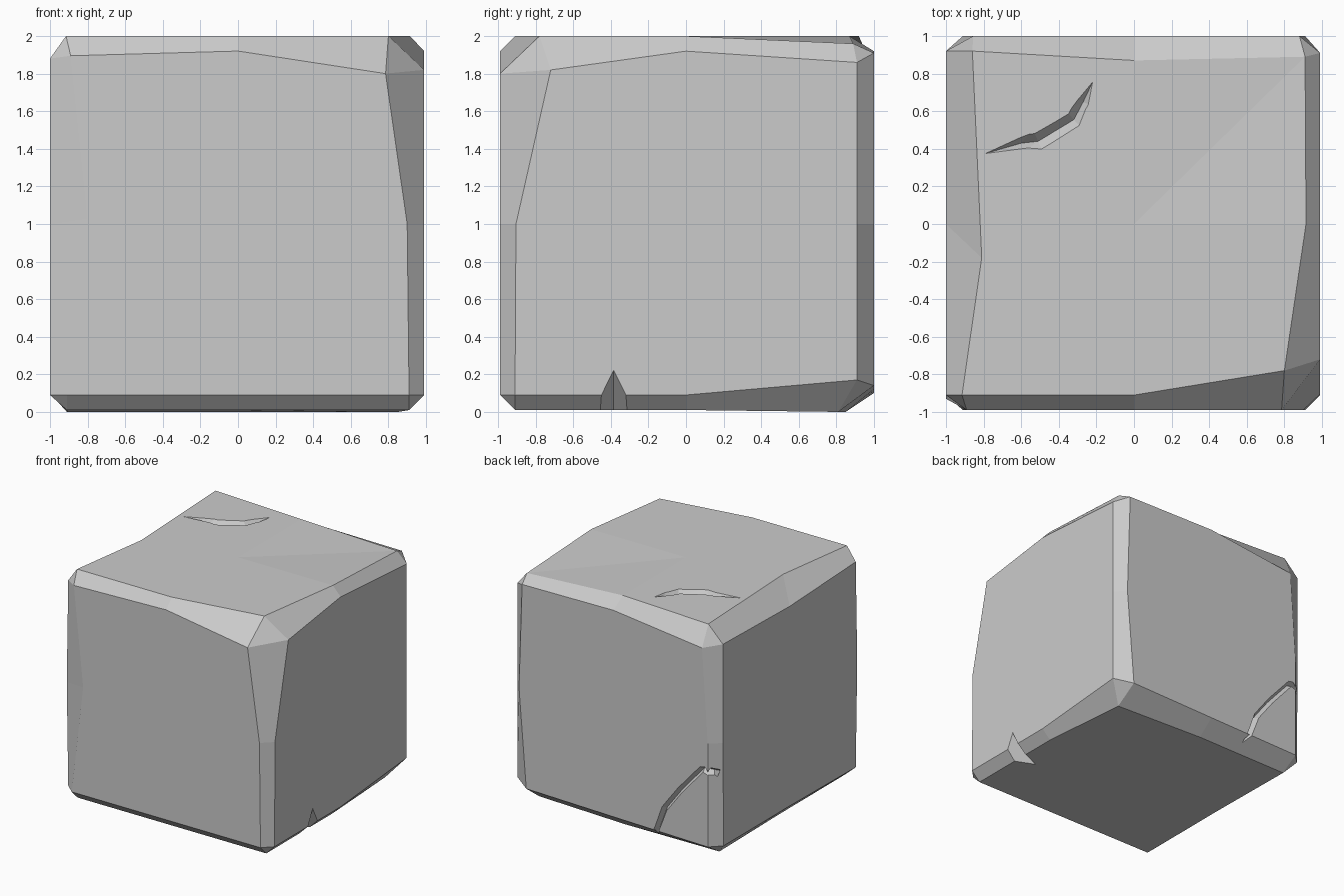
import bpy, bmesh
from mathutils import Vector

if "Cube" in bpy.data.objects:
    bpy.data.objects.remove(bpy.data.objects["Cube"])

# Outline of each flat side: corner, edge middle, corner, ... counter-clockwise on its own two axes
RING = [(-1, -1), (0, -1), (1, -1), (1, 0), (1, 1), (0, 1), (-1, 1), (-1, 0)]
SIDES = {  # (axis, sign): (plane position, outline)
    (0, -1): (-1.0, [(-.91, .09), (0, .10), (.91, .10), (.92, 1), (.92, 1.86), (0, 1.84), (-.91, 1.88), (-.93, 1)]),
    (0, 1): (.99, [(-.91, .09), (0, .09), (.91, .17), (.91, 1), (.91, 1.86), (0, 1.92), (-.72, 1.82), (-.905, 1)]),
    (1, -1): (-.99, [(-.91, .09), (0, .09), (.91, .09), (.90, 1), (.785, 1.80), (0, 1.92), (-.89, 1.895), (-.80, 1.03)]),
    (1, 1): (1.0, [(-.91, .10), (0, .12), (.84, .14), (.91, 1), (.88, 1.91), (0, 1.92), (-.855, 1.82), (-.91, 1)]),
    (2, -1): (.01, [(-.91, -.91), (0, -.91), (.91, -.91), (.91, 0), (.85, .81), (0, .85), (-.91, .84), (-.91, 0)]),
    (2, 1): (2.0, [(-.915, -.91), (0, -.91), (.80, -.78), (.915, 0), (.91, .89), (0, .87), (-.86, .92), (-.81, -.18)]),
}


def place(axis, value, u, v):
    p = [u, v]
    p.insert(axis, value)
    return tuple(p)


def finish(bm, name):
    bmesh.ops.recalc_face_normals(bm, faces=bm.faces)
    mesh = bpy.data.meshes.new(name)
    bm.to_mesh(mesh)
    bm.free()
    obj = bpy.data.objects.new(name, mesh)
    bpy.context.collection.objects.link(obj)
    return obj


# Block: six sides, each fanned from its middle
bm = bmesh.new()
V = {}
for (axis, sign), (plane, outline) in SIDES.items():
    keys = [(axis, place(axis, sign, *g)) for g in RING]
    for key, uv in zip(keys, outline):
        V[key] = bm.verts.new(place(axis, plane, *uv))
    mid = bm.verts.new(place(axis, plane, 0, 0 if axis == 2 else 1))
    for i in range(8):
        bm.faces.new((mid, V[keys[i]], V[keys[(i + 1) % 8]]))
V[2, (1, 1, 1)].co.z = 1.96           # top sags at the back right corner
for x in (-1, 0, 1):
    V[2, (x, 1, -1)].co.z = 0         # underside dips toward the back

# Worn edges: two strips along each edge, a triangle at each corner
for e in range(3):
    a, b = [i for i in range(3) if i != e]
    for sa in (-1, 1):
        for sb in (-1, 1):
            g = [place(e, t, sa, sb) for t in (-1, 0, 1)]
            for p, q in ((g[0], g[1]), (g[1], g[2])):
                bm.faces.new((V[a, p], V[a, q], V[b, q], V[b, p]))
for x in (-1, 1):
    for y in (-1, 1):
        for z in (-1, 1):
            bm.faces.new([V[i, (x, y, z)] for i in range(3)])
block = finish(bm, "stone_block")


def crack(name, path, depth):
    """V-shaped cutter along (point, outward normal, half width); both ends taper to a tip."""
    bm = bmesh.new()
    pts = [Vector(p) for p, n, w in path]
    rows = []
    for i in range(1, len(path) - 1):
        n, w = Vector(path[i][1]).normalized(), path[i][2]
        side = n.cross(pts[i + 1] - pts[i - 1]).normalized() * w * 1.5
        rows.append([bm.verts.new(c) for c in (pts[i] + side + n * depth / 2,
                                               pts[i] - side + n * depth / 2,
                                               pts[i] - n * depth)])
    for r, s in zip(rows, rows[1:]):
        for k in range(3):
            j = (k + 1) % 3
            bm.faces.new((r[k], r[j], s[j], s[k]))
    for row, end in ((rows[0], pts[0]), (rows[-1], pts[-1])):
        tip = bm.verts.new(end)
        for k in range(3):
            bm.faces.new((row[k], row[(k + 1) % 3], tip))
    bmesh.ops.triangulate(bm, faces=bm.faces)
    return finish(bm, name)


UP, BACK, LEFT = (0, 0, 1), (0, 1, 0), (-1, 0, 0)
cutters = [
    crack("top_crack", [((x, y, 2), UP, w) for x, y, w in
                        ((-.79, .375, 0), (-.60, .43, .03), (-.51, .44, .045),
                         (-.32, .555, .042), (-.27, .65, .03), (-.22, .755, 0))], .05),
    crack("corner_crack", [((-.39, .93, .05), (0, 1, -1), 0),
                           ((-.42, 1, .13), BACK, .022), ((-.49, 1, .32), BACK, .025),
                           ((-.64, 1, .52), BACK, .025), ((-.85, 1, .76), BACK, .025),
                           ((-.955, .955, .75), (-1, 1, 0), .025),
                           ((-1, .71, .65), LEFT, 0)], .045),
]

# Wedge notch low on the right side
bm = bmesh.new()
wedge = [bm.verts.new(c) for c in ((1, -.385, .23), (.73, -.385, 0),
                                   (1.05, -.545, -.05), (1.05, -.225, -.05))]
for i in range(4):
    bm.faces.new(wedge[:i] + wedge[i + 1:])
cutters.append(finish(bm, "edge_notch"))

# Cut the cracks into the block
bpy.context.view_layer.objects.active = block
for c in cutters:
    mod = block.modifiers.new(c.name, 'BOOLEAN')
    mod.operation, mod.solver, mod.object = 'DIFFERENCE', 'EXACT', c
    bpy.ops.object.modifier_apply(modifier=mod.name)
    bpy.data.objects.remove(c)
